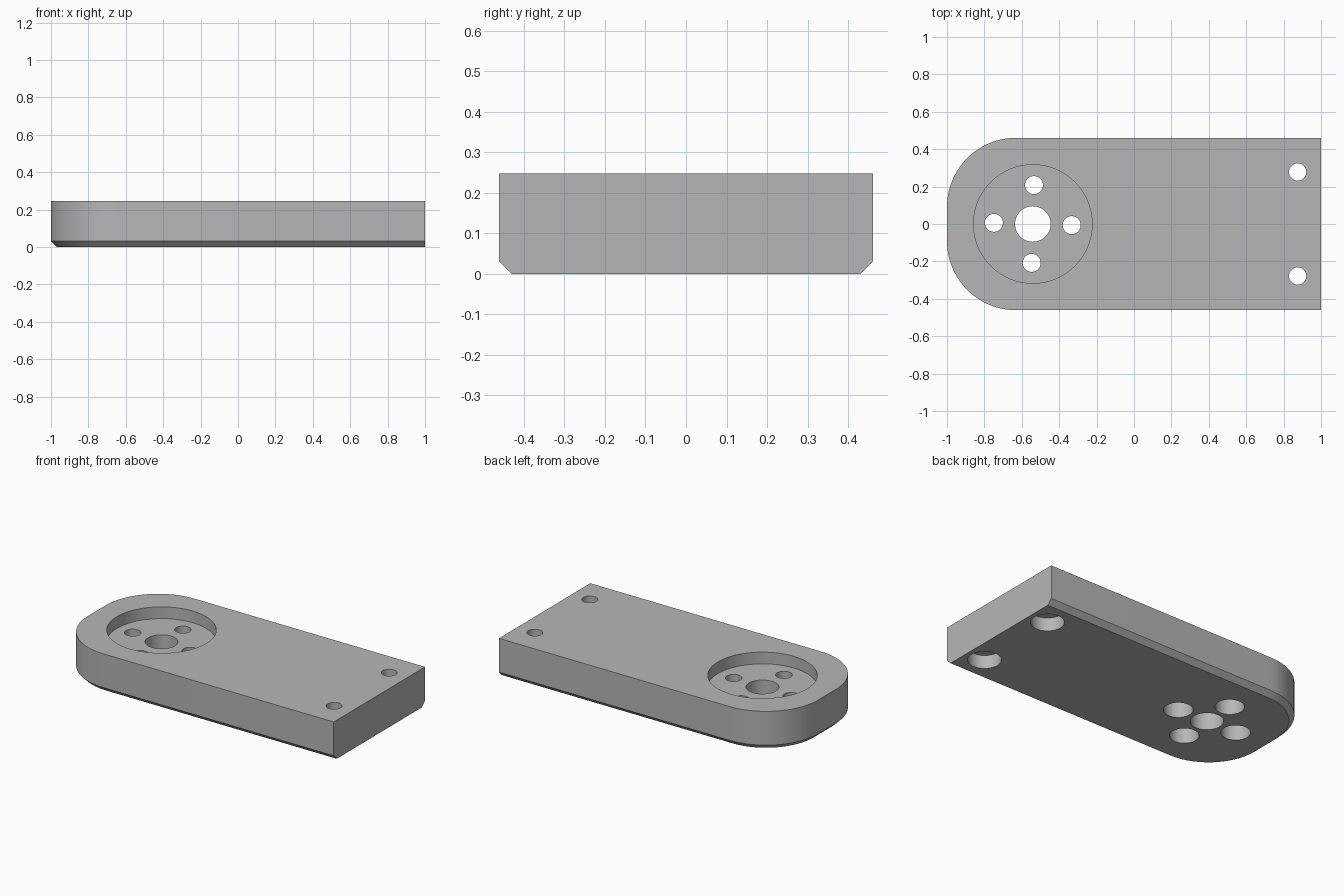
import bpy, bmesh, math

if "Cube" in bpy.data.objects:
    bpy.data.objects.remove(bpy.data.objects["Cube"], do_unlink=True)

HALF_W, HEIGHT, CHAMFER, CORNER = 0.461, 0.247, 0.031, 0.37
HUB_X, FLOOR_Z = -0.541, 0.172

grey = bpy.data.materials.new("plain grey")
grey.use_nodes = True
colour = (0.47, 0.47, 0.47, 1)
grey.diffuse_color = colour
grey.node_tree.nodes["Principled BSDF"].inputs["Base Color"].default_value = colour


def make_object(name, bm):
    bmesh.ops.recalc_face_normals(bm, faces=bm.faces)
    mesh = bpy.data.meshes.new(name)
    bm.to_mesh(mesh)
    bm.free()
    mesh.materials.append(grey)
    obj = bpy.data.objects.new(name, mesh)
    bpy.context.collection.objects.link(obj)
    return obj


def outline(inset, steps=24):
    """Square right end, two rounded corners on the left end."""
    r = CORNER - inset
    cx, cy = -1 + CORNER, HALF_W - CORNER
    pts = [(1, -HALF_W + inset), (1, HALF_W - inset)]
    for side, start in ((1, 90), (-1, 180)):
        for i in range(steps + 1):
            a = math.radians(start + 90 * i / steps)
            pts.append((cx + r * math.cos(a), side * cy + r * math.sin(a)))
    return pts


# Plate body with chamfered lower edge
bm = bmesh.new()
rings = [[bm.verts.new((x, y, z)) for x, y in outline(inset)]
         for inset, z in ((CHAMFER, 0), (0, CHAMFER), (0, HEIGHT))]
count = len(rings[0])
for low, high in zip(rings, rings[1:]):
    for i in range(1, count):
        j = (i + 1) % count
        bm.faces.new((low[i], low[j], high[j], high[i]))
# The square end is one flat face
bm.faces.new([ring[0] for ring in rings] + [ring[1] for ring in reversed(rings)])
bm.faces.new(rings[0])
bm.faces.new(rings[-1])
plate = make_object("mounting_plate", bm)


def drill(name, x, y, radius, z0, z1):
    """Cut a round hole between two heights."""
    bm = bmesh.new()
    bmesh.ops.create_cone(bm, cap_ends=True, segments=64, radius1=radius,
                          radius2=radius, depth=z1 - z0)
    bmesh.ops.translate(bm, verts=bm.verts, vec=(x, y, (z0 + z1) / 2))
    cutter = make_object(name, bm)
    cutter.hide_render = True
    mod = plate.modifiers.new(name, "BOOLEAN")
    mod.operation, mod.solver, mod.object = "DIFFERENCE", "EXACT", cutter
    bpy.context.view_layer.objects.active = plate
    bpy.ops.object.modifier_apply(modifier=name)
    bpy.data.objects.remove(cutter, do_unlink=True)


LOW, HIGH = -0.1, HEIGHT + 0.1

# Round pocket with centre bore
drill("pocket", HUB_X, 0, 0.317, FLOOR_Z, HIGH)
drill("centre_bore", HUB_X, 0, 0.095, LOW, HIGH)

# Ring of four screw holes, counterbored from below
for i in range(4):
    a = math.radians(90 * i - 1.7)
    x, y = HUB_X + 0.208 * math.cos(a), 0.208 * math.sin(a)
    drill("hub_hole", x, y, 0.048, LOW, HIGH)
    drill("hub_counterbore", x, y, 0.084, LOW, 0.115)

# Two end screw holes, counterbored from below
for side in (-1, 1):
    drill("end_hole", 0.875, side * 0.278, 0.046, LOW, HIGH)
    drill("end_counterbore", 0.875, side * 0.278, 0.096, LOW, 0.085)

bpy.ops.object.select_all(action="DESELECT")
plate.select_set(True)
bpy.context.view_layer.objects.active = plate
bpy.ops.object.shade_smooth_by_angle(angle=math.radians(30))
